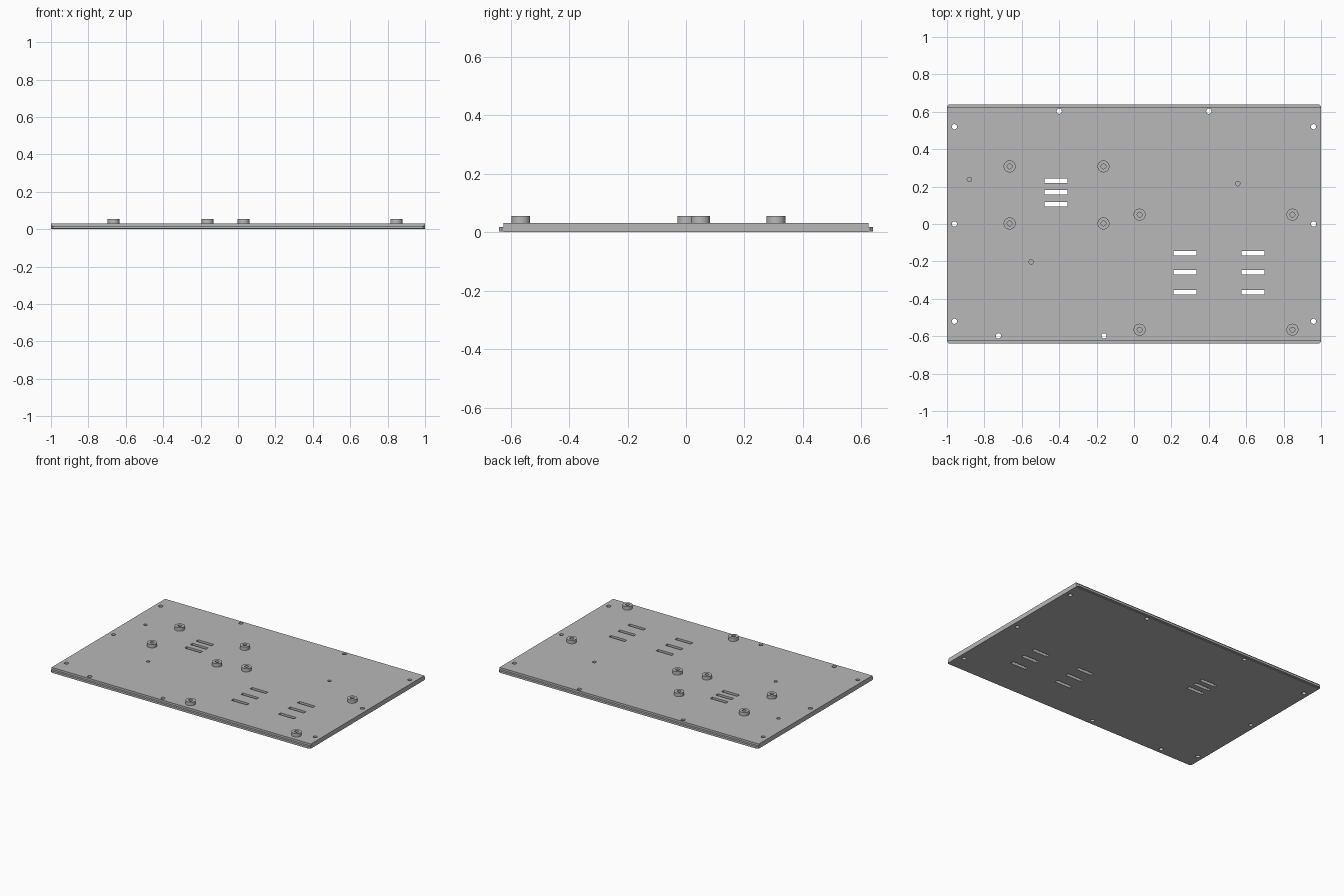
import bpy, bmesh
from math import radians, tau
from mathutils import Matrix, Vector

cube = bpy.data.objects.get("Cube")
if cube:
    bpy.data.objects.remove(cube, do_unlink=True)

grey = bpy.data.materials.new("light grey")
grey.use_nodes = True
colour = (0.48, 0.48, 0.48, 1)
grey.diffuse_color = colour
grey.node_tree.nodes["Principled BSDF"].inputs["Base Color"].default_value = colour

HALF_Y, TOP, PEG_TOP = 0.625, 0.032, 0.056


def finish(bm, name):
    bmesh.ops.recalc_face_normals(bm, faces=bm.faces)
    mesh = bpy.data.meshes.new(name)
    bm.to_mesh(mesh)
    bm.free()
    mesh.materials.append(grey)
    obj = bpy.data.objects.new(name, mesh)
    bpy.context.collection.objects.link(obj)
    return obj


def add_box(bm, x, y, z0, z1, sx, sy):
    m = Matrix.Translation((x, y, (z0 + z1) / 2)) @ Matrix.Diagonal((sx, sy, z1 - z0, 1))
    bmesh.ops.create_cube(bm, size=1, matrix=m)


def add_drill(bm, x, y, r, z0, z1):
    bmesh.ops.create_cone(bm, cap_ends=True, segments=24, radius1=r, radius2=r, depth=z1 - z0,
                          matrix=Matrix.Translation((x, y, (z0 + z1) / 2)))


def smooth(obj):
    bpy.ops.object.select_all(action="DESELECT")
    obj.select_set(True)
    bpy.context.view_layer.objects.active = obj
    bpy.ops.object.shade_smooth_by_angle(angle=radians(30))


# Base plate
bm = bmesh.new()
add_box(bm, 0, 0, 0, TOP, 2, 2 * HALF_Y)
plate = finish(bm, "base_plate")

# Cutter: screw holes, shallow holes and vent slots
bm = bmesh.new()
screws = [(sx * 0.96, y) for sx in (-1, 1) for y in (-0.52, 0, 0.52)]
screws += [(-0.4, 0.603), (0.4, 0.603), (-0.725, -0.598), (-0.16, -0.598)]
for x, y in screws:
    add_drill(bm, x, y, 0.014, -0.02, 0.06)
for x, y in [(-0.88, 0.238), (0.555, 0.216), (-0.55, -0.203)]:
    add_drill(bm, x, y, 0.012, 0.01, 0.06)
vents = {-0.417: (0.231, 0.169, 0.106),
         0.272: (-0.157, -0.258, -0.365),
         0.636: (-0.157, -0.258, -0.365)}
for x, rows in vents.items():
    for y in rows:
        add_box(bm, x, y, -0.02, 0.06, 0.122, 0.025)
cutter = finish(bm, "hole_cutter")
cutter.hide_render = True

cut = plate.modifiers.new("holes", "BOOLEAN")
cut.operation, cut.solver, cut.object = "DIFFERENCE", "EXACT", cutter
bpy.context.view_layer.objects.active = plate
bpy.ops.object.modifier_apply(modifier=cut.name)
bpy.data.objects.remove(cutter, do_unlink=True)
smooth(plate)

# Ribs along the front and back edges, with clipped corners
for side, name in ((-1, "front_rib"), (1, "back_rib")):
    bm = bmesh.new()
    outline = [(-1, 0), (1, 0), (1, 0.005), (0.99, 0.015), (-0.99, 0.015), (-1, 0.005)]
    face = bm.faces.new([bm.verts.new((x, side * (HALF_Y + d), 0.003)) for x, d in outline])
    ext = bmesh.ops.extrude_face_region(bm, geom=[face])
    bmesh.ops.translate(bm, vec=(0, 0, 0.0145),
                        verts=[v for v in ext["geom"] if isinstance(v, bmesh.types.BMVert)])
    finish(bm, name)

# Round standoffs, each a turned ring with a screw bore
pegs = [(x, y) for x in (-0.665, -0.163) for y in (0.003, 0.308)]
pegs += [(x, y) for x in (0.03, 0.847) for y in (0.05, -0.565)]
for i, (x, y) in enumerate(pegs, 1):
    bm = bmesh.new()
    profile = [(0.032, TOP), (0.032, PEG_TOP), (0.013, PEG_TOP), (0.013, TOP)]
    vs = [bm.verts.new((r, 0, z)) for r, z in profile]
    edges = [bm.edges.new(pair) for pair in zip(vs, vs[1:])]
    bmesh.ops.spin(bm, geom=vs + edges, cent=(0, 0, 0), axis=(0, 0, 1),
                   angle=tau, steps=32, use_merge=True)
    bmesh.ops.remove_doubles(bm, verts=bm.verts, dist=0.0001)
    bmesh.ops.translate(bm, verts=bm.verts, vec=Vector((x, y, 0)))
    smooth(finish(bm, f"standoff_{i}"))
